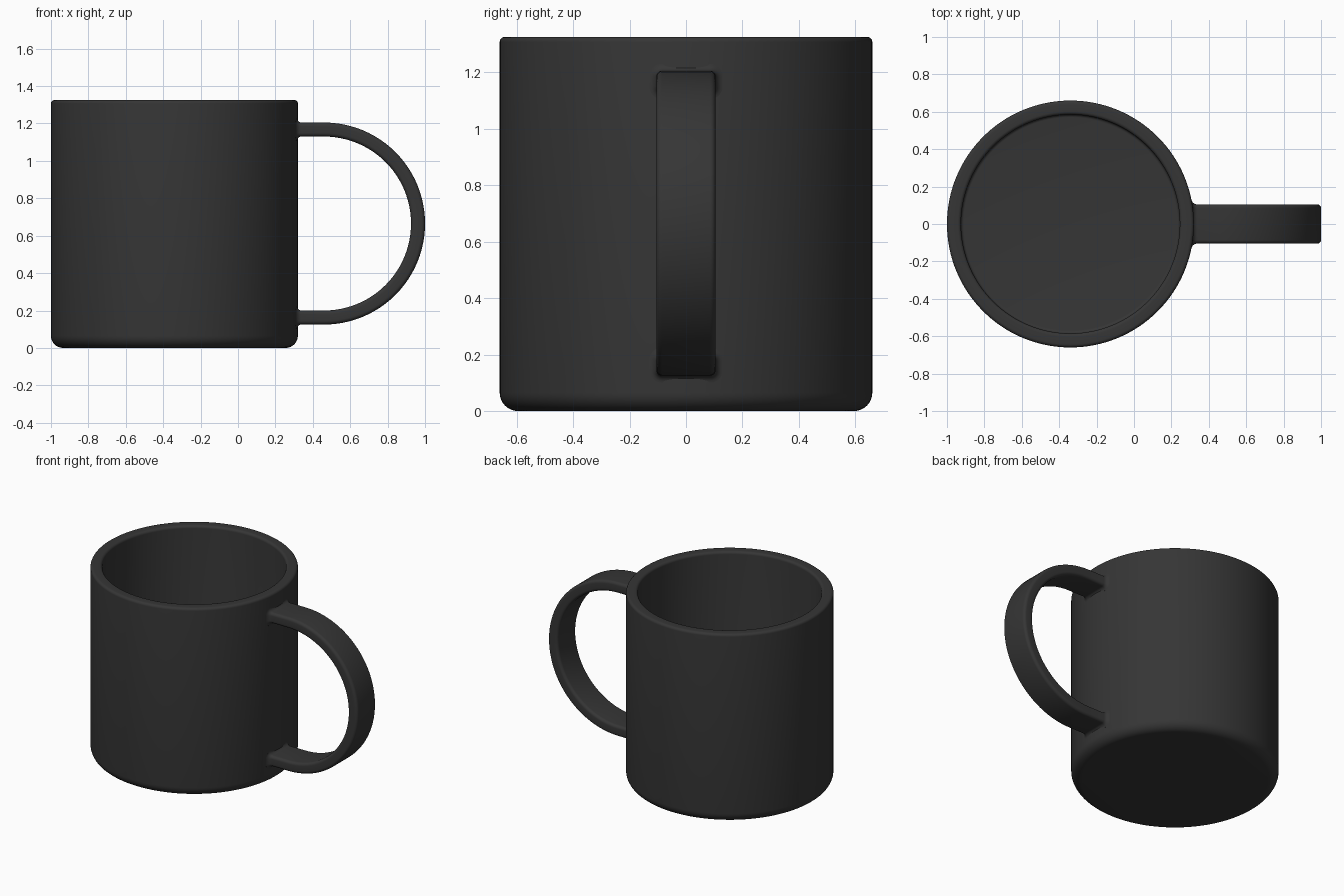
import bpy, bmesh, math
from math import sin, cos, pi, sqrt

if "Cube" in bpy.data.objects:
    bpy.data.objects.remove(bpy.data.objects["Cube"])

CX, R, H = -0.34, 0.66, 1.325           # cup axis, outer radius, height
WALL = 0.075

mat = bpy.data.materials.new("charcoal glaze")
mat.use_nodes = True
COLOUR = (0.036, 0.036, 0.036, 1)
mat.diffuse_color = COLOUR
mat.node_tree.nodes["Principled BSDF"].inputs["Base Color"].default_value = COLOUR


def arc(cx, cy, r, a0, a1, n=6):
    """Points on an arc, angles in degrees."""
    angles = [math.radians(a0 + (a1 - a0) * i / n) for i in range(n + 1)]
    return [(cx + r * cos(a), cy + r * sin(a)) for a in angles]


def finish(name, bm):
    bmesh.ops.recalc_face_normals(bm, faces=bm.faces)
    me = bpy.data.meshes.new(name)
    bm.to_mesh(me)
    bm.free()
    ob = bpy.data.objects.new(name, me)
    bpy.context.collection.objects.link(ob)
    me.materials.append(mat)
    bpy.ops.object.select_all(action='DESELECT')
    ob.select_set(True)
    bpy.context.view_layer.objects.active = ob
    bpy.ops.object.shade_smooth_by_angle(angle=math.radians(40))
    return ob


# Cup: one profile turned around its axis
inner = R - WALL
profile = [(0, 0)]
profile += arc(R - 0.065, 0.065, 0.065, -90, 0, 8)              # rounded foot
profile += arc(R - 0.018, H - 0.018, 0.018, 0, 90)              # outer lip
profile += arc(inner + 0.018, H - 0.018, 0.018, 90, 180)        # inner lip
profile += arc(inner - 0.015, WALL + 0.015, 0.015, 0, -90, 4)   # floor corner
profile += [(0, WALL)]
bm = bmesh.new()
verts = [bm.verts.new((CX + r, 0, z)) for r, z in profile]
edges = [bm.edges.new(pair) for pair in zip(verts, verts[1:])]
bmesh.ops.spin(bm, geom=verts + edges, cent=(CX, 0, 0), axis=(0, 0, 1),
               angle=2 * pi, steps=128, use_merge=True)
bmesh.ops.remove_doubles(bm, verts=bm.verts, dist=1e-5)
finish("cup", bm)

# Handle: a rounded strap swept along a D-shaped path
HX, HZ, HR = 0.46, 0.665, 0.5025        # bend centre and centreline radius
HALF_T, HALF_W, CORNER = 0.0375, 0.105, 0.02
FLARE = 0.025                           # fillet radius against the cup


def section(grow):
    """Rounded rectangle as (across thickness, across width)."""
    t, w, c = HALF_T - CORNER, HALF_W - CORNER, CORNER + grow
    return (arc(t, w, c, 0, 90) + arc(-t, w, c, 90, 180)
            + arc(-t, -w, c, 180, 270) + arc(t, -w, c, 270, 360))


def root(side):
    """Rings that hug the cup wall and flare into it; side is +1 top, -1 bottom."""
    rings = []
    steps = [(-0.02, FLARE)]
    for i in range(7):
        a = i / 6 * pi / 2
        steps.append((FLARE * (1 - cos(a)), FLARE * (1 - sin(a))))
    for d, grow in steps:
        rings.append([(CX + sqrt(R * R - w * w) + d, w, HZ + side * (HR + t))
                      for t, w in section(grow)])
    return rings


bend = []
for i in range(49):
    a = pi / 2 - pi * i / 48
    bend.append([(HX + (HR + t) * cos(a), w, HZ + (HR + t) * sin(a))
                 for t, w in section(0)])
rings = root(1) + bend + root(-1)[::-1]

bm = bmesh.new()
loops = [[bm.verts.new(p) for p in ring] for ring in rings]
n = len(loops[0])
for a, b in zip(loops, loops[1:]):
    for i in range(n):
        j = (i + 1) % n
        bm.faces.new((a[i], a[j], b[j], b[i]))
bm.faces.new(loops[0])
bm.faces.new(loops[-1])
finish("handle", bm)
